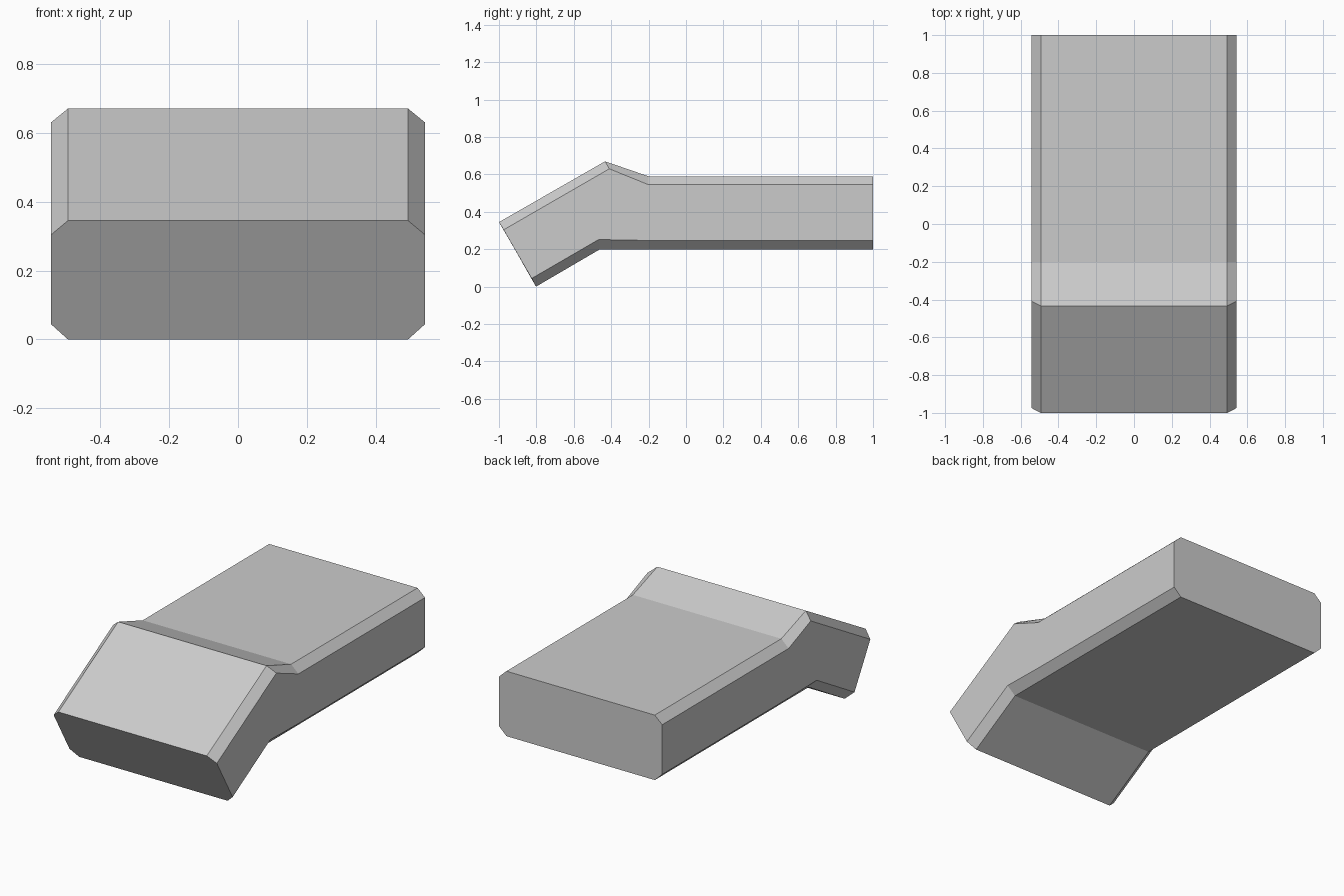
import bpy
import bmesh

cube = bpy.data.objects.get("Cube")
if cube:
    bpy.data.objects.remove(cube, do_unlink=True)

# Plain grey material
grey = bpy.data.materials.new("light grey")
grey.use_nodes = True
grey.diffuse_color = (0.6, 0.6, 0.6, 1)
grey.node_tree.nodes["Principled BSDF"].inputs["Base Color"].default_value = (0.6, 0.6, 0.6, 1)

FLAT, WIDE = 0.493, 0.542  # half widths of the flat faces and of the sides

# Cross-sections, back to front: (y, z) of top, upper side, lower side, bottom
sections = [
    [(1.0, 0.59), (1.0, 0.545), (1.0, 0.247), (1.0, 0.2)],
    [(-0.2, 0.59), (-0.2, 0.545), (-0.2, 0.247), (-0.2, 0.2)],
    [(-0.433, 0.67), (-0.41, 0.63), (-0.467, 0.252), (-0.46, 0.2)],
    [(-1.0, 0.345), (-0.975, 0.304), (-0.825, 0.044), (-0.802, 0.0)],
]


def ring(bm, section):
    """Chamfered eight-sided loop mirrored across x."""
    half = list(zip((FLAT, WIDE, WIDE, FLAT), section))
    left = [bm.verts.new((x, y, z)) for x, (y, z) in half]
    right = [bm.verts.new((-x, y, z)) for x, (y, z) in reversed(half)]
    return left + right


# Bent bar with chamfered long edges
bm = bmesh.new()
rings = [ring(bm, s) for s in sections]
for a, b in zip(rings, rings[1:]):
    for i in range(len(a)):
        j = (i + 1) % len(a)
        bm.faces.new((a[i], a[j], b[j], b[i]))
bm.faces.new(rings[0])
bm.faces.new(rings[-1])
bmesh.ops.recalc_face_normals(bm, faces=bm.faces)

mesh = bpy.data.meshes.new("bent_block")
bm.to_mesh(mesh)
bm.free()
mesh.materials.append(grey)
block = bpy.data.objects.new("bent_block", mesh)
bpy.context.collection.objects.link(block)
